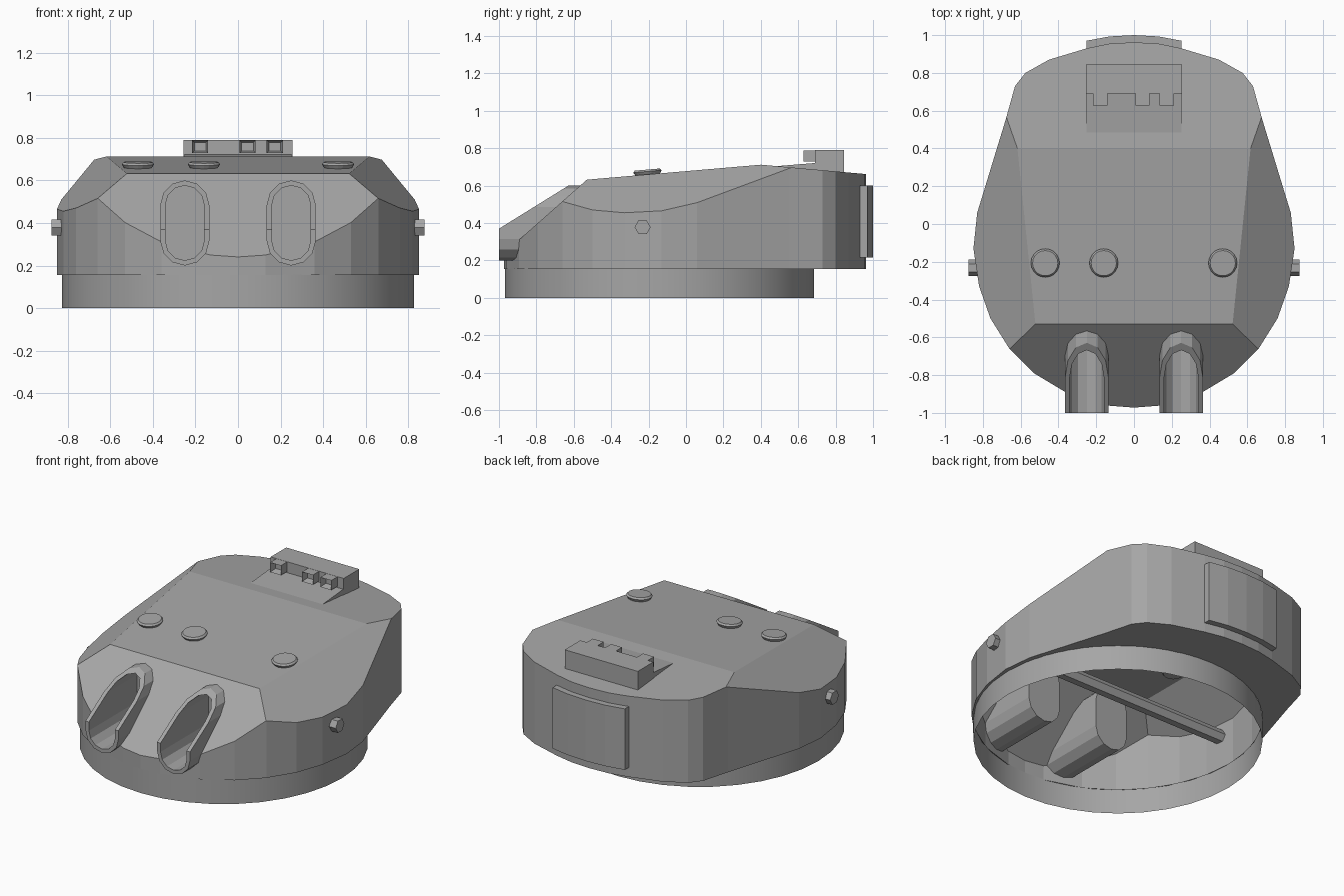
import bpy, bmesh, math
from mathutils import Vector, Matrix

if "Cube" in bpy.data.objects:
    bpy.data.objects.remove(bpy.data.objects["Cube"])

paint = bpy.data.materials.new("turret_grey")
paint.diffuse_color = (0.38, 0.38, 0.38, 1)
paint.use_nodes = True
paint.node_tree.nodes["Principled BSDF"].inputs["Base Color"].default_value = paint.diffuse_color


def add(name, bm):
    bmesh.ops.recalc_face_normals(bm, faces=bm.faces[:])
    me = bpy.data.meshes.new(name)
    bm.to_mesh(me)
    bm.free()
    me.materials.append(paint)
    ob = bpy.data.objects.new(name, me)
    bpy.context.collection.objects.link(ob)
    return ob


def prism(pts, vec):
    """Solid made by sweeping a closed polygon along a vector."""
    bm = bmesh.new()
    f = bm.faces.new([bm.verts.new(p) for p in pts])
    r = bmesh.ops.extrude_face_region(bm, geom=[f], use_keep_orig=True)
    top = [g for g in r["geom"] if isinstance(g, bmesh.types.BMVert)]
    bmesh.ops.translate(bm, verts=top, vec=vec)
    bmesh.ops.recalc_face_normals(bm, faces=bm.faces[:])
    return bm


def slice_off(bm, co, no):
    """Remove what lies beyond a plane and close the cut."""
    geom = bm.verts[:] + bm.edges[:] + bm.faces[:]
    bmesh.ops.bisect_plane(bm, geom=geom, plane_co=co, plane_no=no, clear_outer=True)
    bmesh.ops.holes_fill(bm, edges=[e for e in bm.edges if e.is_boundary])


def subtract(ob, cutters):
    for c in cutters:
        m = ob.modifiers.new("cut", "BOOLEAN")
        m.operation, m.object, m.solver = "DIFFERENCE", c, "EXACT"
    dg = bpy.context.evaluated_depsgraph_get()
    me = bpy.data.meshes.new_from_object(ob.evaluated_get(dg))
    ob.modifiers.clear()
    ob.data = me
    for c in cutters:
        bpy.data.objects.remove(c)


def box(name, x0, x1, y0, y1, z0, z1):
    return add(name, prism([(x0, y0, z0), (x1, y0, z0), (x1, y1, z0), (x0, y1, z0)],
                           (0, 0, z1 - z0)))


def slot(x, w, z0, z1, y):
    """Upright stadium outline in the xz plane."""
    pts = []
    for k in range(14):
        a = math.pi * (k if k < 7 else k - 1) / 6
        zc = z1 - w if k < 7 else z0 + w
        pts.append((x + w * math.cos(a), y, zc + w * math.sin(a)))
    return pts


# Armoured hull: extruded plan outline trimmed by the sloping plates
BASE = 0.155
half = [(0, -0.972), (0.13, -0.962), (0.36, -0.892), (0.53, -0.79), (0.66, -0.66),
        (0.76, -0.5), (0.82, -0.33), (0.85, -0.13), (0.83, 0.06), (0.78, 0.223),
        (0.73, 0.387), (0.68, 0.55), (0.63, 0.73), (0.575, 0.80), (0.45, 0.87),
        (0.25, 0.93), (0.13, 0.955), (0, 0.962)]
plan = half + [(-x, y) for x, y in half[-2:0:-1]]
bm = prism([(x, y, BASE) for x, y in plan], (0, 0, 0.8))
slice_off(bm, (0, -0.53, 0.632), (0, -0.086, 1))       # front roof
slice_off(bm, (0, 0.4, 0.712), (0, 0.089, 1))          # rear roof
slice_off(bm, (0, -0.53, 0.632), (0, -0.886, 1))       # face plate
for s in (1, -1):                                      # side plates
    slice_off(bm, (s * 0.52, -0.52, 0.635), (s * 0.0999, -0.0225, 0.1428))
hull = add("turret_hull", bm)

# Gun ports: pocket cut through the face plate, then a raised collar
XS = (-0.25, 0.25)
subtract(hull, [add("port_cutter", prism(slot(x, 0.103, 0.212, 0.588, -1.2), (0, 0.69, 0)))
                for x in XS])
for x in XS:
    bm = prism(slot(x, 0.115, 0.2, 0.6, -1.0), (0, 0.5, 0))
    slice_off(bm, (0, -1.0, 0.37), (0, -0.62, 1))
    collar = add("gun_port_collar", bm)
    subtract(collar, [add("bore_cutter", prism(slot(x, 0.091, 0.224, 0.576, -1.2),
                                               (0, 0.68, 0)))])

# Open the hull floor, leaving only the overhang around the ring
CY, R = -0.142, 0.826
bm = bmesh.new()
bm.from_mesh(hull.data)
floor = [f for f in bm.faces if f.calc_center_median().z < BASE + 0.002]
bmesh.ops.delete(bm, geom=floor, context="FACES")
bm.to_mesh(hull.data)
bm.free()
bm = bmesh.new()
outer = [bm.verts.new((x, y, BASE)) for x, y in plan]
inner = []
for x, y in plan:
    d = Vector((x, y - CY))
    d *= min(R, d.length - 0.004) / d.length
    inner.append(bm.verts.new((d.x, d.y + CY, BASE)))
for i in range(len(plan)):
    j = (i + 1) % len(plan)
    bm.faces.new((outer[i], inner[i], inner[j], outer[j]))
add("hull_underside", bm)

# Turret ring: open tube
bm = bmesh.new()
bmesh.ops.create_cone(bm, cap_ends=False, segments=36, radius1=R, radius2=R, depth=0.158,
                      matrix=Matrix.Translation((0, CY, 0.079)))
ring = add("turret_ring", bm)
ring.data.shade_smooth()

# Rangefinder bar through the hull, hexagonal
hexagon = [(-0.875, -0.232 + 0.043 * math.cos(k * math.pi / 3),
            0.378 + 0.043 * math.sin(k * math.pi / 3)) for k in range(6)]
add("rangefinder_bar", prism(hexagon, (1.75, 0, 0)))

# Roof periscope caps, tilted with the roof
for x in (-0.47, -0.16, 0.47):
    bm = bmesh.new()
    rings = []
    for r, z in ((0.06, -0.01), (0.076, 0.016), (0.067, 0.026)):
        rings.append([bm.verts.new((r * math.cos(k * math.pi / 10),
                                    r * math.sin(k * math.pi / 10), z)) for k in range(20)])
    for a, b in zip(rings, rings[1:]):
        for k in range(20):
            bm.faces.new((a[k], a[(k + 1) % 20], b[(k + 1) % 20], b[k]))
    bm.faces.new(rings[-1])
    bm.faces.new(rings[0][::-1])
    bmesh.ops.transform(bm, verts=bm.verts[:], matrix=Matrix.Translation((x, -0.205, 0.66))
                        @ Matrix.Rotation(math.radians(4.9), 4, "X"))
    add("periscope_cap", bm)

# Sight housing on the rear roof with its ramp and three hooded openings
add("sight_ramp", prism([(-0.252, 0.48, 0.704), (-0.252, 0.70, 0.722),
                         (-0.252, 0.70, 0.67), (-0.252, 0.48, 0.69)], (0.504, 0, 0)))
box("sight_housing", -0.255, 0.255, 0.69, 0.845, 0.66, 0.79)
for x in (-0.178, 0.045, 0.173):
    hood = box("sight_hood", x - 0.038, x + 0.038, 0.628, 0.70, 0.728, 0.789)
    bm = bmesh.new()
    bm.from_mesh(hood.data)
    front = [f for f in bm.faces if f.normal.y < -0.9]
    bmesh.ops.inset_region(bm, faces=front, thickness=0.015)
    bmesh.ops.translate(bm, verts=front[0].verts[:], vec=(0, 0.04, 0))
    bm.to_mesh(hood.data)
    bm.free()

# Curved rear panel
arc = [(0.252, 0.97), (0.13, 0.993), (0, 1.0), (-0.13, 0.993), (-0.252, 0.97)]
panel = [(x, y, 0.215) for x, y in arc] + [(x, y - 0.045, 0.215) for x, y in arc[::-1]]
add("rear_panel", prism(panel, (0, 0, 0.385)))
